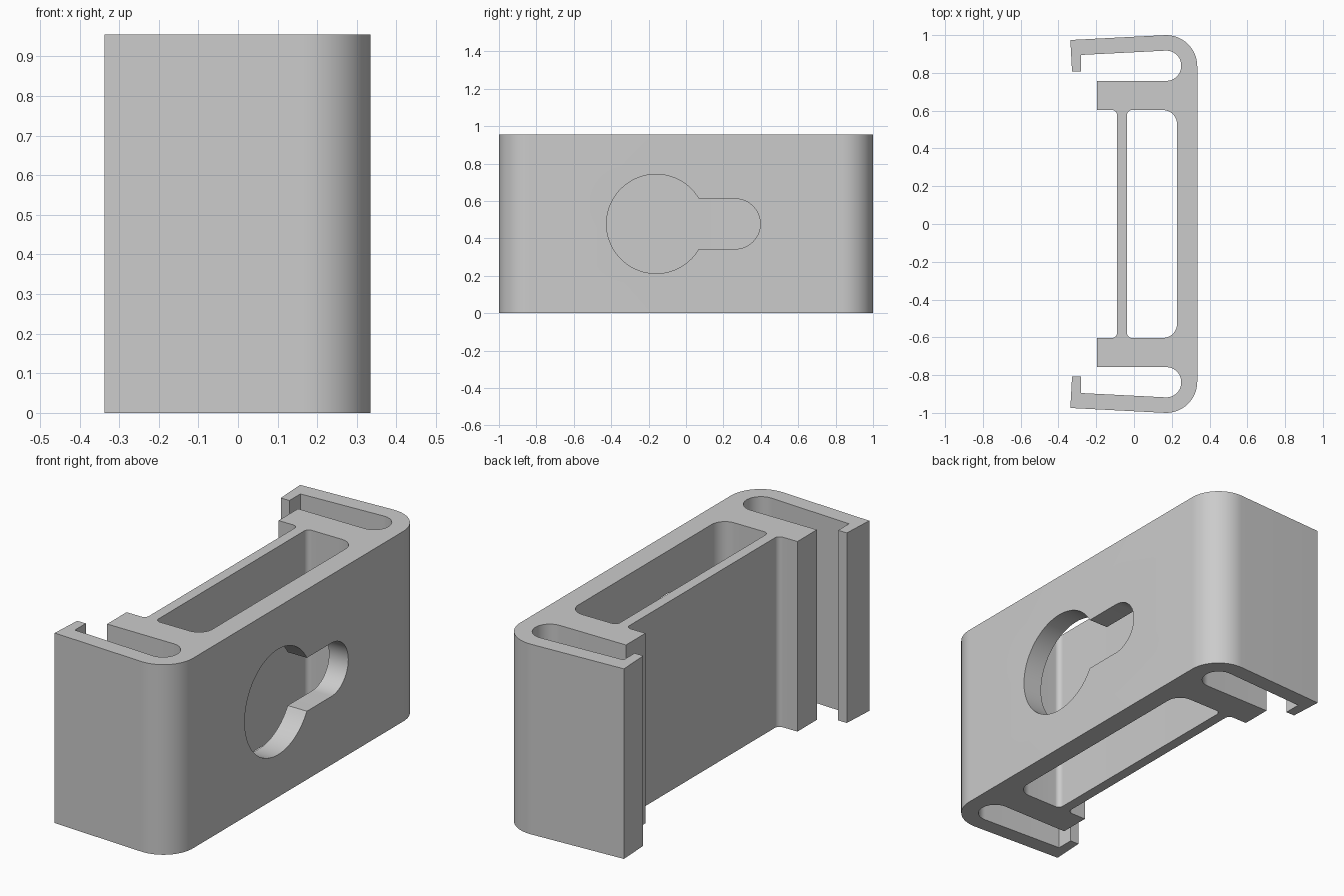
import bpy
import bmesh
from math import sin, cos, pi, asin, tan
from mathutils import Vector, Matrix

cube = bpy.data.objects.get("Cube")
if cube:
    bpy.data.objects.remove(cube, do_unlink=True)

HEIGHT = 0.955

grey = bpy.data.materials.new("plain_grey")
grey.use_nodes = True
grey.diffuse_color = (0.6, 0.6, 0.6, 1)
grey.node_tree.nodes["Principled BSDF"].inputs["Base Color"].default_value = (0.6, 0.6, 0.6, 1)


def rounded(corners, steps=16):
    """Outline from (x, y, radius) corners, each filleted by its radius."""
    points = []
    for i, (x, y, r) in enumerate(corners):
        p = Vector((x, y))
        if r == 0:
            points.append(p)
            continue
        a = (Vector(corners[i - 1][:2]) - p).normalized()
        b = (Vector(corners[(i + 1) % len(corners)][:2]) - p).normalized()
        half = a.angle(b) / 2
        centre = p + (a + b).normalized() * (r / sin(half))
        start = p + a * (r / tan(half)) - centre
        end = p + b * (r / tan(half)) - centre
        sweep = start.angle(end)
        for k in range(steps + 1):
            t = k / steps
            points.append(centre + (start * sin((1 - t) * sweep) + end * sin(t * sweep)) / sin(sweep))
    return points


def prism(name, points, depth, matrix=Matrix()):
    """Extrude a flat outline along its local z."""
    bm = bmesh.new()
    face = bm.faces.new([bm.verts.new((p[0], p[1], 0)) for p in points])
    moved = bmesh.ops.extrude_face_region(bm, geom=[face])["geom"]
    bmesh.ops.translate(bm, vec=(0, 0, depth),
                        verts=[v for v in moved if isinstance(v, bmesh.types.BMVert)])
    bmesh.ops.recalc_face_normals(bm, faces=bm.faces)
    bm.transform(matrix)
    mesh = bpy.data.meshes.new(name)
    bm.to_mesh(mesh)
    bm.free()
    mesh.materials.append(grey)
    obj = bpy.data.objects.new(name, mesh)
    bpy.context.collection.objects.link(obj)
    return obj


# Bracket outline: back wall, hooked side clip, slot, post and thin web
half = [
    (0.335, 1.0085, 0.165), (-0.337, 0.974, 0), (-0.328, 0.808, 0),
    (-0.28, 0.808, 0), (-0.28, 0.895, 0), (0.25, 0.922, 0.079),
    (0.25, 0.758, 0.079), (-0.197, 0.758, 0), (-0.197, 0.603, 0),
    (-0.09, 0.603, 0.026),
]
outline = half + [(x, -y, r) for x, y, r in reversed(half)]
bracket = prism("clip_bracket", rounded(outline), HEIGHT)

# Pocket between the web and the back wall
pocket = [(0.228, 0.603, 0.075), (-0.037, 0.603, 0.026),
          (-0.037, -0.603, 0.026), (0.228, -0.603, 0.075)]
pocket_cutter = prism("pocket_cutter", rounded(pocket), HEIGHT + 0.2,
                      Matrix.Translation((0, 0, -0.1)))

# Keyhole: large circle joined to a round-ended slot
big, small = 0.265, 0.134
gap = asin(small / big)
keyhole = []
for k in range(65):
    a = gap + (2 * pi - 2 * gap) * k / 64
    keyhole.append((-0.16 + big * cos(a), big * sin(a)))
for k in range(33):
    a = -pi / 2 + pi * k / 32
    keyhole.append((0.263 + small * cos(a), small * sin(a)))
to_wall = Matrix(((0, 0, 1, 0.13), (1, 0, 0, 0), (0, 1, 0, HEIGHT / 2), (0, 0, 0, 1)))
keyhole_cutter = prism("keyhole_cutter", keyhole, 0.3, to_wall)

# Cut the openings
bpy.context.view_layer.objects.active = bracket
for cutter in (pocket_cutter, keyhole_cutter):
    cutter.hide_render = True
    mod = bracket.modifiers.new(cutter.name, "BOOLEAN")
    mod.operation = "DIFFERENCE"
    mod.solver = "EXACT"
    mod.object = cutter
    bpy.ops.object.modifier_apply(modifier=mod.name)
    bpy.data.objects.remove(cutter, do_unlink=True)

# Smooth the rounded corners, keep the edges sharp
for obj in bpy.context.selected_objects:
    obj.select_set(False)
bracket.select_set(True)
bpy.ops.object.shade_smooth_by_angle(angle=pi / 6)
